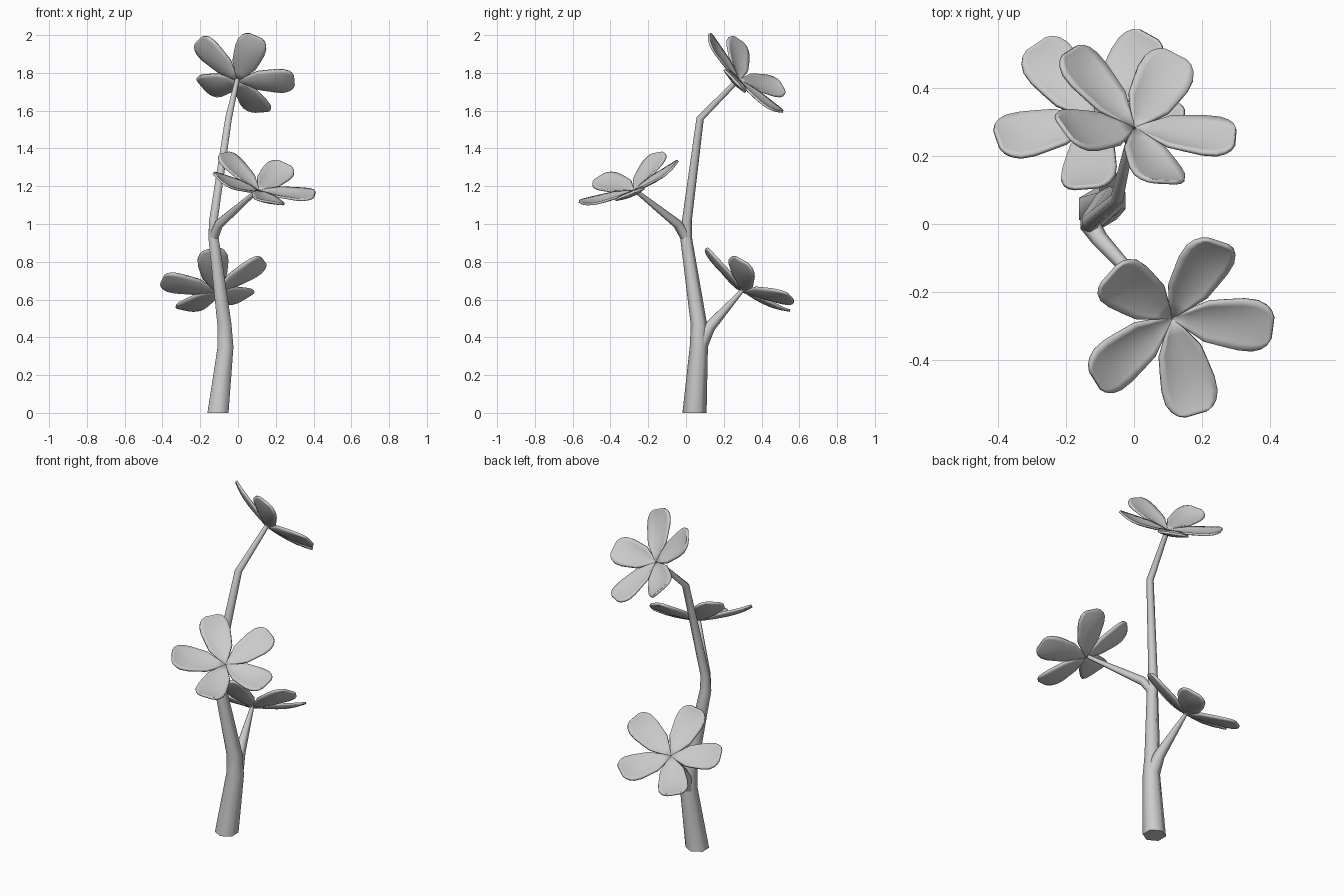
import bpy, bmesh, math
from mathutils import Vector

if "Cube" in bpy.data.objects:
    bpy.data.objects.remove(bpy.data.objects["Cube"])

grey = bpy.data.materials.new("plain_grey")
grey.diffuse_color = (0.6, 0.6, 0.6, 1)
grey.use_nodes = True
grey.node_tree.nodes["Principled BSDF"].inputs["Base Color"].default_value = grey.diffuse_color


def finish(name, bm, angle):
    bmesh.ops.recalc_face_normals(bm, faces=bm.faces)
    me = bpy.data.meshes.new(name)
    bm.to_mesh(me)
    bm.free()
    ob = bpy.data.objects.new(name, me)
    bpy.context.collection.objects.link(ob)
    me.materials.append(grey)
    bpy.ops.object.select_all(action='DESELECT')
    bpy.context.view_layer.objects.active = ob
    ob.select_set(True)
    bpy.ops.object.shade_smooth_by_angle(angle=math.radians(angle))
    return ob


def tube(name, path, sides=6):
    """Tapered twig through (x, y, z, radius) points."""
    bm = bmesh.new()
    pts = [Vector(p[:3]) for p in path]
    rings = []
    for i, p in enumerate(pts):
        d = (pts[min(i + 1, len(pts) - 1)] - pts[max(i - 1, 0)]).normalized()
        if i == 0:
            d = Vector((0, 0, 1)) if p.z < 0.1 else d
        u = (Vector((0.86, 0.51, 0)) - d * d.dot(Vector((0.86, 0.51, 0)))).normalized()
        v = d.cross(u)
        rings.append([bm.verts.new(p + path[i][3] * (u * math.cos(a) + v * math.sin(a)))
                      for a in (2 * math.pi * k / sides for k in range(sides))])
    for a, b in zip(rings, rings[1:]):
        for k in range(sides):
            n = (k + 1) % sides
            bm.faces.new((a[k], a[n], b[n], b[k]))
    bm.faces.new(rings[0])
    bm.faces.new(rings[-1])
    return finish(name, bm, 65)


# petal outline: distance from centre, half width, height of the midline
PETAL = [(0, 0.004, 0), (0.05, 0.034, 0.010), (0.10, 0.064, 0.020), (0.15, 0.073, 0.030),
         (0.20, 0.081, 0.042), (0.24, 0.080, 0.055), (0.265, 0.069, 0.066),
         (0.28, 0.054, 0.073), (0.288, 0.034, 0.078)]


def flower(name, centre, normal, toward):
    """Five dished petals; one of them points along 'toward'."""
    c, n = Vector(centre), Vector(normal).normalized()
    u = Vector(toward)
    u = (u - n * u.dot(n)).normalized()
    v = n.cross(u)
    bm = bmesh.new()
    for k in range(5):
        a = 2 * math.pi * k / 5
        along = u * math.cos(a) + v * math.sin(a)
        across = n.cross(along)
        rows = []
        for r, w, h in PETAL:
            dish = 0.016 * math.sin(math.pi * min(r / 0.288, 1))
            rows.append([bm.verts.new(c + along * r + across * (w * t) + n * (h + dish * (t * t - 0.4)))
                         for t in (-1, -0.75, -0.4, 0, 0.4, 0.75, 1)])
        for p, q in zip(rows, rows[1:]):
            for j in range(6):
                bm.faces.new((p[j], p[j + 1], q[j + 1], q[j]))
    ob = finish(name, bm, 50)
    mod = ob.modifiers.new("thickness", 'SOLIDIFY')
    mod.thickness = 0.012
    mod.offset = 0
    return ob


# main stem and side twigs
tube("main_stem", [(-0.106, 0.045, 0.0, 0.064), (-0.066, 0.068, 0.35, 0.048),
                   (-0.072, 0.068, 0.47, 0.043), (-0.13, 0.0, 0.93, 0.031),
                   (-0.13, 0.005, 1.02, 0.026), (-0.05, 0.075, 1.56, 0.020),
                   (-0.003, 0.278, 1.765, 0.013)])
tube("lower_twig", [(-0.067, 0.075, 0.36, 0.042), (-0.075, 0.125, 0.455, 0.031),
                    (-0.115, 0.30, 0.65, 0.010)])
tube("middle_twig", [(-0.13, 0.0, 0.93, 0.030), (-0.10, -0.045, 1.0, 0.025),
                     (0.10, -0.265, 1.175, 0.011)])

# flowers
flower("top_flower", (0, 0.28, 1.76), (0.31, 0.68, 0.66), (0.256, -0.074, -0.049))
flower("middle_flower", (0.11, -0.275, 1.175), (0.27, -0.395, 0.88), (0.256, 0, -0.082))
flower("lower_flower", (-0.115, 0.305, 0.645), (-0.2, 0.545, 0.815), (-0.009, -0.232, 0.148))
